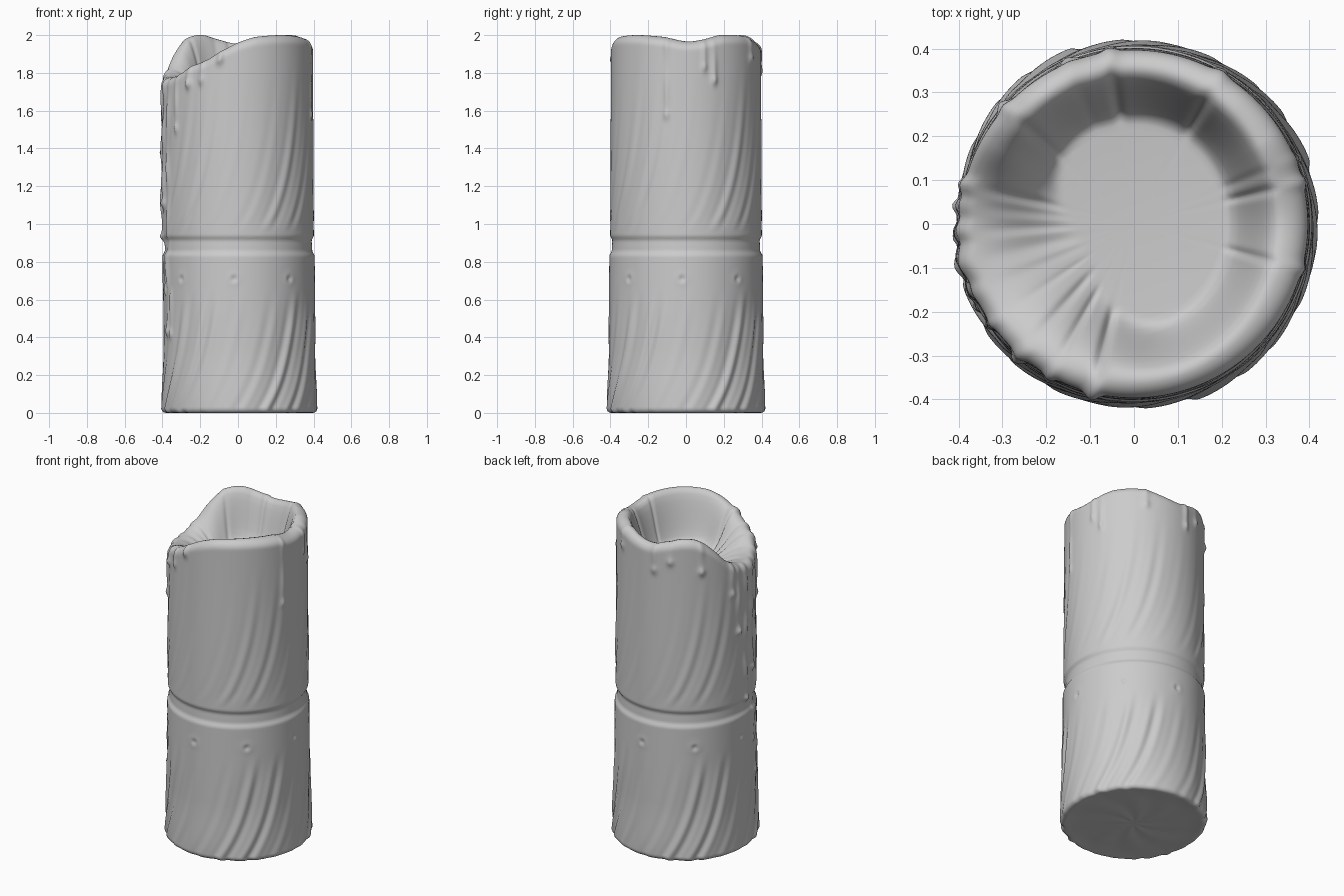
import bpy, bmesh
from math import sin, cos, pi, exp, radians, degrees

if "Cube" in bpy.data.objects:
    bpy.data.objects.remove(bpy.data.objects["Cube"])

SEG, ROWS = 288, 180
FLOOR = 1.70

# Rim height around the candle: (angle in degrees, z), spout on the left
RIM = [(0, 1.967), (14, 1.975), (32, 2.0), (58, 1.995), (78, 1.965), (92, 1.955), (106, 1.975),
       (122, 2.0), (137, 1.985), (150, 1.92), (164, 1.83), (178, 1.785), (195, 1.775),
       (212, 1.79), (228, 1.835), (242, 1.865), (256, 1.915), (270, 1.96), (285, 1.99),
       (312, 2.0), (340, 1.99)]

# Wax drips: angle, top z, bottom z, half width, thickness
DRIPS = [(345, 1.98, 1.55, .014, .009), (14, 1.98, 1.80, .014, .009), (22, 1.99, 1.73, .015, .010),
         (60, 1.97, 1.85, .02, .010), (98, 1.95, 1.78, .018, .010), (112, 1.96, 1.84, .02, .008),
         (138, 1.96, 1.78, .018, .012), (256, 1.90, 1.84, .018, .012), (241, 1.86, 1.73, .014, .011),
         (229, 1.82, 1.71, .018, .013), (215, 1.80, 1.48, .014, .012), (202, 1.80, .40, .022, .013),
         (192, 1.80, 1.08, .032, .017), (183, 1.80, .90, .020, .015), (174, 1.80, 1.35, .018, .014),
         (167, 1.83, 1.60, .018, .012), (208, .62, .39, .014, .010), (197, .85, .62, .016, .011)]


def smooth(t):
    t = min(1, max(0, t))
    return t * t * (3 - 2 * t)


def rim_height(deg):
    n = len(RIM)
    for i in range(n):
        a0, z0 = RIM[i]
        a1, z1 = RIM[(i + 1) % n]
        a1 += 360 if i == n - 1 else 0
        if a0 <= deg <= a1:
            zp, zn = RIM[i - 1][1], RIM[(i + 2) % n][1]
            t = (deg - a0) / (a1 - a0)
            z = .5 * (2*z0 + (z1 - zp)*t + (2*zp - 5*z0 + 4*z1 - zn)*t*t + (3*z0 - zp - 3*z1 + zn)*t**3)
            return min(2.0, z)


def wrap(d):
    return (d + 180) % 360 - 180


def outer_radius(a, z):
    deg = degrees(a)
    # slight taper, and the lower half a little wider
    r = .397 + .008 * smooth((2 - z) / 2) + .004 * smooth((.95 - z) / .1)
    r += .010 * smooth((.35 - z) / .35) - .014 * max(0, -cos(a)) ** 4 * smooth((1.2 - z) / .8)
    # band groove
    r -= .013 * smooth((z - .83) / .03) * smooth((.94 - z) / .03)
    # twisted flutes, repeated on each quarter
    base, amp = (0, .0055) if z < .88 else (.94, .0028)
    h = max(0, z - base)
    t = a - .62 * (1 - exp(-h / .38))
    env = .15 + .85 * (.5 + .5 * cos(4 * (t + radians(62)))) ** 1.2
    fade = smooth((.68 - z) / .25) if z < .88 else smooth(h / .12) * smooth((1.9 - z) / .6)
    r += amp * fade * env * (sin(24 * t) + .5 * sin(40 * t + 1))
    # ring of small dimples
    if .6 < z < .8:
        for k in range(8):
            d2 = (radians(wrap(deg - 45 * k + 3)) * .41) ** 2 + (z - .71) ** 2
            r += .006 * exp(-d2 / .028 ** 2) - .013 * exp(-d2 / .016 ** 2)
    # wax drips with a bead at the lower end
    add = 0
    for k, (da, zt, zb, w, th) in enumerate(DRIPS):
        if zb - .06 < z:
            d = radians(wrap(deg - da)) * .4 + .010 * sin(z * 11 + k) * smooth((zt - zb - .4) * 3)
            if abs(d) < 3 * w:
                run = smooth((z - zb) / .04) * smooth((zt + .06 - z) / .06)
                wob = .6 + .3 * sin(z * 23 + 2 * k)
                s = th * wob * run * exp(-(d / w) ** 2)
                s += th * .9 * exp(-(d / (w * 1.05)) ** 2 - ((z - zb - .025) / .026) ** 2)
                add = max(add, s)
    return r + add


def column(a):
    """Points of one vertical section: base, side, rounded rim, hollow."""
    H = rim_height(degrees(a) % 360)
    rb = outer_radius(a, .03)
    pts = []
    for f in (.12, .3, .5, .7, .9):  # base, faint swirl
        pts.append((rb * f, .003 + .003 * sin(8 * a + 7 * f)* sin(pi * f)))
    pts += [(rb - .025, 0), (rb - .014, .002), (rb - .005, .009)]
    top = H - .05
    for i in range(ROWS + 1):
        z = .022 + (top - .022) * i / ROWS
        pts.append((outer_radius(a, z), z))
    rt = pts[-1][0]
    soft = 1 + .5 * max(0, cos(a)) ** 2
    for i in range(1, 9):  # rounded lip
        u = i / 8 * pi / 2
        pts.append((rt - .042 * soft * (1 - cos(u)), top + .05 * sin(u)))
    rl = pts[-1][0]
    wide = max(0, cos(a - radians(205))) ** 2  # gentler slope towards the spout
    for i in range(1, 25):  # hollow
        f = i / 25
        r = rl * (1 - f)
        g = 1 - smooth((rl - r - .005) / (.115 + .12 * wide))
        pts.append((r, FLOOR + .02 * (r / rl) ** 2 * (1 - g) + (H - FLOOR) * g))
    return pts


# Candle: one closed skin swept around the axis
bm = bmesh.new()
cols = [[bm.verts.new((r * cos(a), r * sin(a), z)) for r, z in column(a)]
        for a in (2 * pi * i / SEG for i in range(SEG))]
low, high = bm.verts.new((0, 0, .004)), bm.verts.new((0, 0, FLOOR))
for i in range(SEG):
    p, q = cols[i], cols[(i + 1) % SEG]
    bm.faces.new((low, q[0], p[0]))
    bm.faces.new((high, p[-1], q[-1]))
    for j in range(len(p) - 1):
        bm.faces.new((p[j], q[j], q[j + 1], p[j + 1]))
for f in bm.faces:
    f.smooth = True
bmesh.ops.recalc_face_normals(bm, faces=bm.faces)
mesh = bpy.data.meshes.new("candle")
bm.to_mesh(mesh)
bm.free()
candle = bpy.data.objects.new("candle", mesh)
bpy.context.collection.objects.link(candle)
